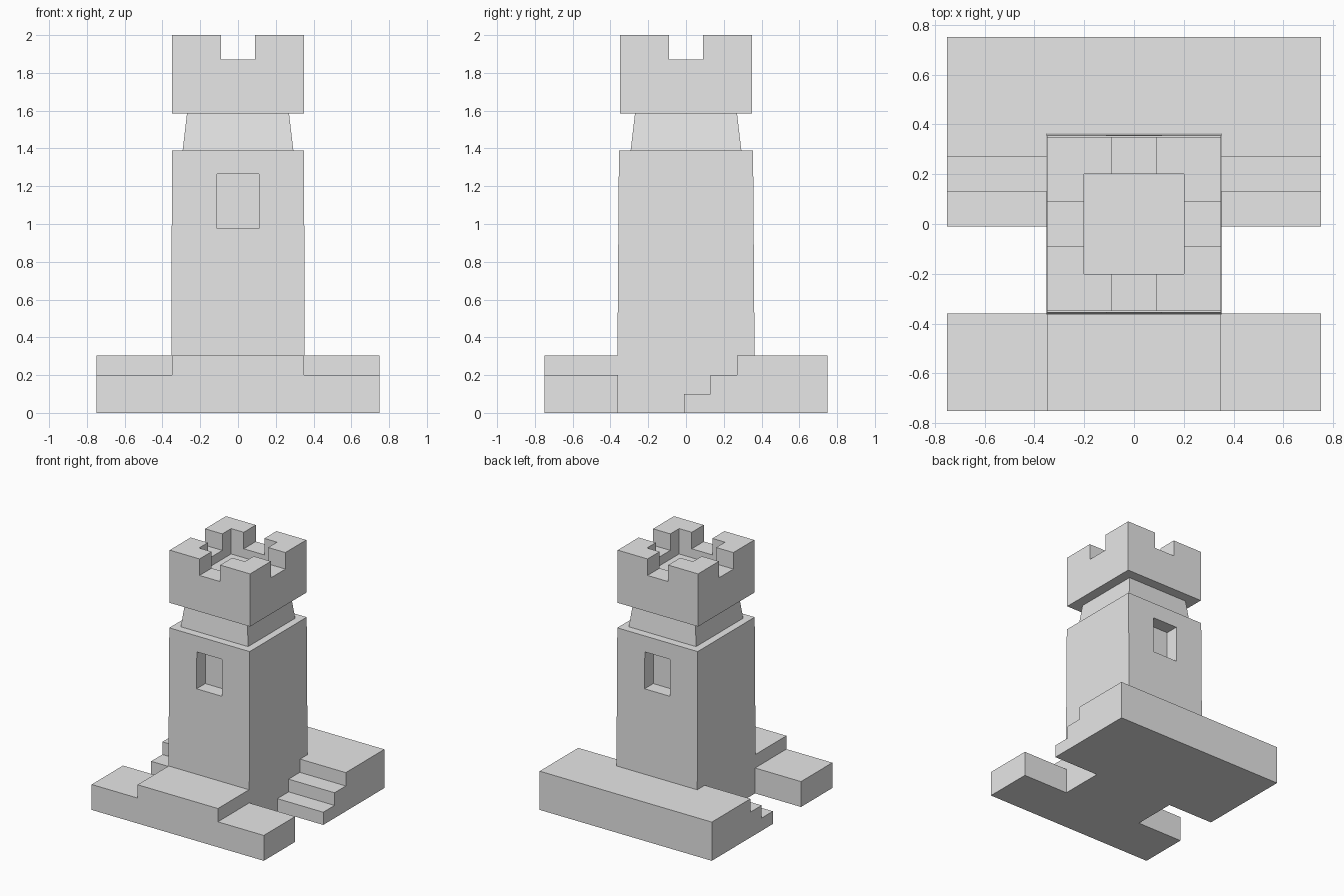
import bpy, bmesh

if "Cube" in bpy.data.objects:
    bpy.data.objects.remove(bpy.data.objects["Cube"])

stone = bpy.data.materials.new("pale_grey_stone")
stone.diffuse_color = (0.8, 0.8, 0.8, 1)
stone.use_nodes = True
stone.node_tree.nodes["Principled BSDF"].inputs["Base Color"].default_value = stone.diffuse_color


def block(name, x, y, z, top_x=None, top_y=None):
    """Box from (min, max) ranges; top_x / top_y give a tapered top."""
    bm = bmesh.new()
    vs = []
    for zz, xr, yr in ((z[0], x, y), (z[1], top_x or x, top_y or y)):
        vs.append([bm.verts.new((xr[i], yr[j], zz))
                   for i, j in ((0, 0), (1, 0), (1, 1), (0, 1))])
    low, high = vs
    bm.faces.new(low[::-1])
    bm.faces.new(high)
    for i in range(4):
        k = (i + 1) % 4
        bm.faces.new((low[i], low[k], high[k], high[i]))
    mesh = bpy.data.meshes.new(name)
    bm.to_mesh(mesh)
    bm.free()
    mesh.materials.append(stone)
    ob = bpy.data.objects.new(name, mesh)
    bpy.context.collection.objects.link(ob)
    return ob


def cut(ob, x, y, z):
    """Carve a box-shaped notch out of an object."""
    cutter = block("cutter", x, y, z)
    cutter.hide_render = True
    mod = ob.modifiers.new("notch", 'BOOLEAN')
    mod.operation = 'DIFFERENCE'
    mod.solver = 'EXACT'
    mod.object = cutter
    bpy.context.view_layer.objects.active = ob
    bpy.ops.object.modifier_apply(modifier=mod.name)
    bpy.data.objects.remove(cutter)


# Square base with low front corners, side gaps and side steps
base = block("base", (-0.75, 0.75), (-0.75, 0.75), (0, 0.305))
notches = [((-0.9, -0.36), 0.2),    # low front corners
           ((-0.36, -0.01), -0.1),  # open gaps
           ((-0.01, 0.13), 0.1),    # first step
           ((0.13, 0.27), 0.2)]     # second step
for xr in ((0.35, 0.9), (-0.9, -0.35)):
    for yr, floor in notches:
        cut(base, xr, yr, (floor, 0.5))

# Tower shaft with a window recess at the front and back
shaft = block("tower_shaft", (-0.352, 0.352), (-0.363, 0.363), (0.305, 1.39),
              (-0.35, 0.35), (-0.355, 0.355))
for yr in ((-0.5, -0.25), (0.25, 0.5)):
    cut(shaft, (-0.11, 0.11), yr, (0.975, 1.265))

# Tapered neck
block("neck", (-0.293, 0.293), (-0.293, 0.293), (1.39, 1.585),
      (-0.27, 0.27), (-0.27, 0.27))

# Battlement: hollow top with a gap in the middle of each side
head = block("battlement", (-0.35, 0.35), (-0.35, 0.35), (1.585, 2.0))
cut(head, (-0.2, 0.2), (-0.2, 0.2), (1.8, 2.2))
cut(head, (-0.09, 0.09), (-0.5, 0.5), (1.87, 2.3))
cut(head, (-0.5, 0.5), (-0.09, 0.09), (1.87, 2.4))
